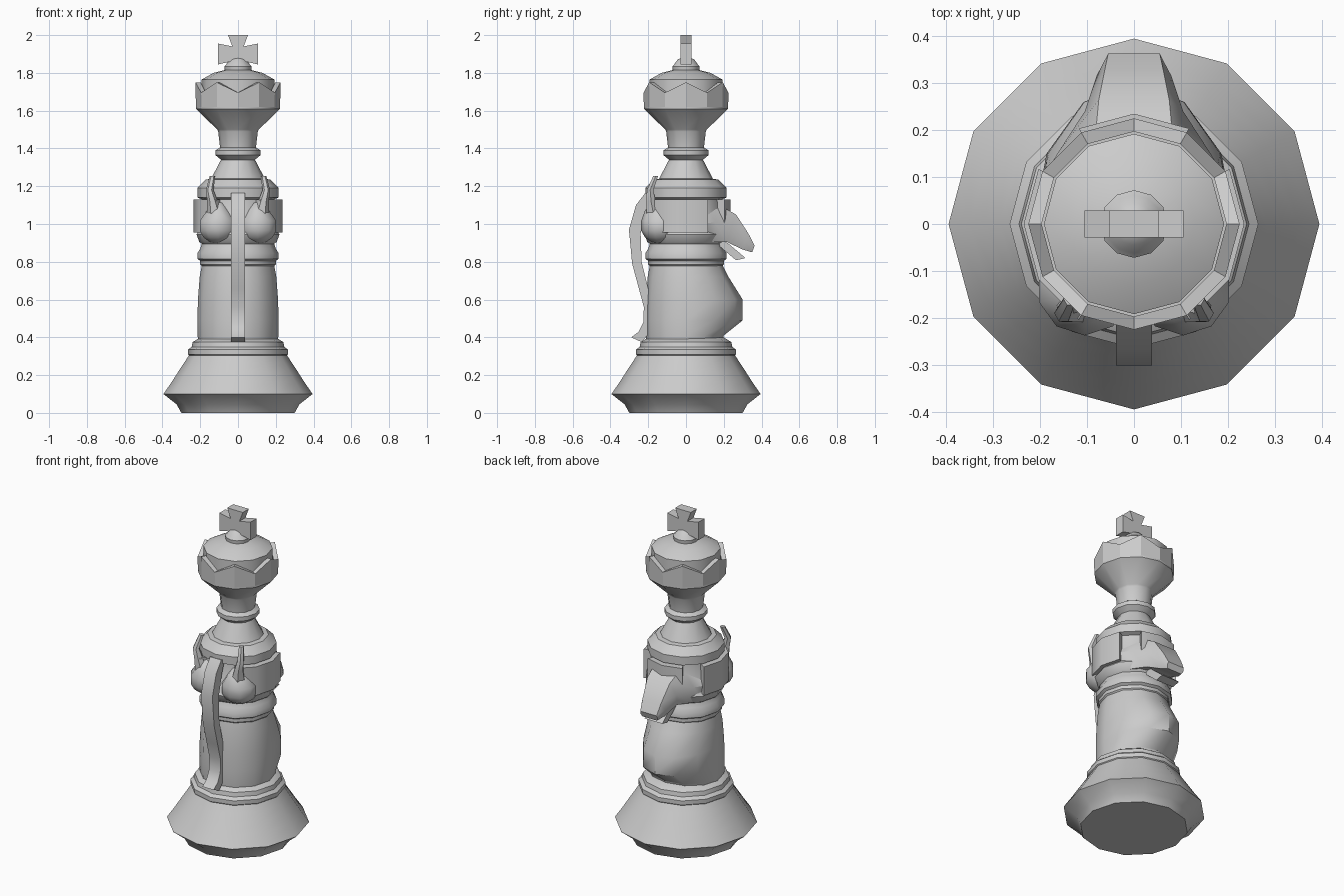
import bpy, bmesh, math
from mathutils import Vector

if "Cube" in bpy.data.objects:
    bpy.data.objects.remove(bpy.data.objects["Cube"])

SIDES = 12


def finish(name, bm, angle=35):
    bmesh.ops.remove_doubles(bm, verts=bm.verts, dist=1e-5)
    bmesh.ops.recalc_face_normals(bm, faces=bm.faces)
    me = bpy.data.meshes.new(name)
    bm.to_mesh(me)
    bm.free()
    ob = bpy.data.objects.new(name, me)
    bpy.context.collection.objects.link(ob)
    for p in me.polygons:
        p.use_smooth = True
    me.set_sharp_from_angle(angle=math.radians(angle))
    return ob


def loft(name, rings, angle=35):
    """Skin a list of equal-length point loops and cap both ends."""
    bm = bmesh.new()
    loops = [[bm.verts.new(p) for p in r] for r in rings]
    n = len(loops[0])
    for a, b in zip(loops, loops[1:]):
        for i in range(n):
            j = (i + 1) % n
            bm.faces.new((a[i], a[j], b[j], b[i]))
    bm.faces.new(loops[0])
    bm.faces.new(loops[-1])
    return finish(name, bm, angle)


def ring(r, z, back=None, n=SIDES):
    pts = []
    for i in range(n):
        a = 2 * math.pi * i / n
        y = math.sin(a)
        pts.append((r * math.cos(a), y * (back if back and y > 0 else r), z))
    return pts


def lathe(name, profile):
    return loft(name, [ring(*p) for p in profile])


def prism(name, outline, place, half):
    """Extrude a 2D outline symmetrically."""
    return loft(name, [[place(u, v, s) for u, v in outline] for s in (-half, half)])


# Foot with flared skirt and ring
lathe("base", [(0.30, 0), (0.325, 0.045), (0.395, 0.10), (0.35, 0.165), (0.315, 0.22),
               (0.285, 0.265), (0.26, 0.305), (0.265, 0.31), (0.265, 0.335),
               (0.245, 0.35), (0.24, 0.375), (0.20, 0.40)])

# Trunk with a belly on the back side
lathe("trunk", [(0.21, 0.37, 0.19), (0.214, 0.41, 0.20), (0.215, 0.49, 0.30),
                (0.212, 0.60, 0.30), (0.203, 0.72, 0.225), (0.19, 0.79, 0.19)])

# Rings below the head
lathe("collar", [(0.19, 0.775), (0.20, 0.785), (0.20, 0.805), (0.215, 0.815),
                 (0.215, 0.845), (0.20, 0.87), (0.19, 0.90)])

# Head drum and shoulders
lathe("head_drum", [(0.17, 0.88), (0.205, 0.905), (0.22, 0.945), (0.205, 0.965),
                    (0.19, 1.13), (0.215, 1.14), (0.215, 1.19), (0.17, 1.235),
                    (0.14, 1.24)])

# Upper stem, neck ring and crown cup
lathe("neck", [(0.145, 1.235), (0.09, 1.34), (0.12, 1.365), (0.12, 1.39), (0.095, 1.405),
               (0.105, 1.49), (0.11, 1.50), (0.223, 1.61), (0.223, 1.68), (0.19, 1.68)])

# Zigzag crown rim
def rim(r, low, high):
    return [(x, y, high if i % 2 == 0 else low) for i, (x, y, z) in enumerate(ring(r, 0))]


bm = bmesh.new()
loops = [[bm.verts.new(p) for p in r] for r in
         (ring(0.223, 1.62), rim(0.225, 1.695, 1.75), rim(0.197, 1.695, 1.75), ring(0.197, 1.62))]
for a, b in zip(loops, loops[1:] + loops[:1]):
    for i in range(SIDES):
        j = (i + 1) % SIDES
        bm.faces.new((a[i], a[j], b[j], b[i]))
finish("crown_rim", bm, 25)

# Crown dome and knob
lathe("crown_dome", [(0.192, 1.65), (0.192, 1.765), (0.13, 1.80), (0.07, 1.815),
                     (0.072, 1.835), (0.062, 1.845), (0.045, 1.87), (0.015, 1.885)])

# Flared cross
half = [(0.053, 2.0), (0.03, 1.94), (0.105, 1.955), (0.105, 1.845), (0.04, 1.86), (0.045, 1.81)]
prism("cross", half + [(-x, z) for x, z in reversed(half)],
      lambda u, v, s: (u, s, v), 0.029)

# Band panels round the head
def panel(name, a0, a1, z0=0.955):
    steps = round((a1 - a0) / 30)
    rings = []
    for k in range(steps + 1):
        a = math.radians(a0 + k * 30)
        c, s = math.cos(a), math.sin(a)
        rings.append([(r * c, r * s, z) for r, z in
                      ((0.18, z0), (0.235, z0), (0.235, 1.13), (0.18, 1.13))])
    return loft(name, rings)


panel("band_right", -60, 30)
panel("band_left", 150, 240)
panel("band_back", 60, 120, 1.0)

# Snout: six-sided sections along the back
def section(y, z_top, y2, z_low, w_top, w_mid):
    ym, zm = (y + y2) / 2, (z_top + z_low) / 2
    return [(-w_top, y, z_top), (w_top, y, z_top), (w_mid, ym, zm),
            (w_mid * 0.85, y2, z_low), (-w_mid * 0.85, y2, z_low), (-w_mid, ym, zm)]


loft("snout", [section(0.10, 1.11, 0.08, 0.90, 0.12, 0.20),
               section(0.16, 1.11, 0.15, 0.905, 0.085, 0.16),
               section(0.265, 1.05, 0.215, 0.905, 0.075, 0.105),
               section(0.33, 0.95, 0.30, 0.865, 0.062, 0.08),
               section(0.363, 0.885, 0.35, 0.85, 0.055, 0.058)], 40)

# Lower jaw
prism("lower_jaw", [(0.12, 0.93), (0.22, 0.90), (0.315, 0.82), (0.265, 0.808), (0.18, 0.88)],
      lambda u, v, s: (s, u, v), 0.06)

# Tail strap down the front
tail = [(-0.18, 1.16), (-0.215, 1.165), (-0.265, 1.10), (-0.302, 0.97), (-0.285, 0.79), (-0.25, 0.66),
        (-0.223, 0.56), (-0.226, 0.48), (-0.25, 0.43), (-0.29, 0.40), (-0.235, 0.375),
        (-0.18, 0.44), (-0.18, 0.58), (-0.21, 0.70), (-0.235, 0.80), (-0.24, 0.95), (-0.21, 1.08)]
prism("tail", tail, lambda u, v, s: (s, u, v), 0.038)

# Cheeks and horns, mirrored
for side, label in ((1, "right"), (-1, "left")):
    bm = bmesh.new()
    bmesh.ops.create_uvsphere(bm, u_segments=10, v_segments=7, radius=1)
    for v in bm.verts:
        t = 0.75 if v.co.z > 0.3 else 1
        v.co = Vector((side * 0.105 + v.co.x * 0.105 * t, -0.135 + v.co.y * 0.105,
                       0.985 + v.co.z * (0.14 if v.co.z > 0 else 0.09)))
    finish("cheek_" + label, bm, 40)

    path = [(0.12, -0.17, 1.04, 0.045), (0.135, -0.185, 1.12, 0.028),
            (0.15, -0.19, 1.18, 0.02), (0.135, -0.16, 1.255, 0.015)]
    loft("horn_" + label, [[(side * x + r * math.cos(k * math.pi / 3),
                             y + r * math.sin(k * math.pi / 3), z) for k in range(6)]
                           for x, y, z, r in path], 40)
